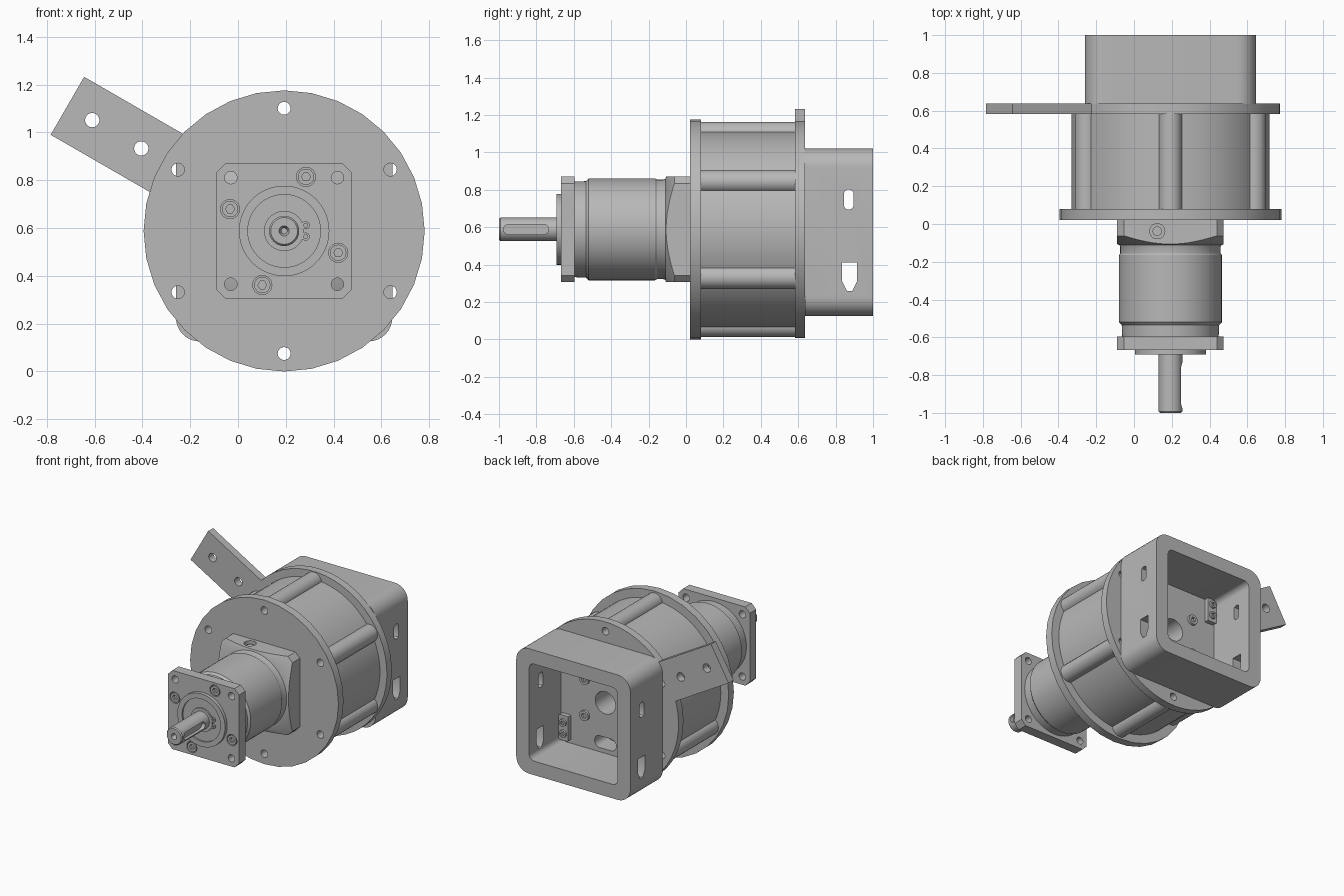
import bpy, bmesh, math
from math import cos, sin, pi, radians

if "Cube" in bpy.data.objects:
    bpy.data.objects.remove(bpy.data.objects["Cube"])

CX, CZ = 0.193, 0.588      # common axis of drum, gearbox and shaft
BOLT_R = 0.513             # bolt circle

grey = bpy.data.materials.new("machined_grey")
grey.use_nodes = True
colour = (0.48, 0.48, 0.48, 1)
grey.diffuse_color = colour
grey.node_tree.nodes["Principled BSDF"].inputs["Base Color"].default_value = colour

PLACE = {                  # outline (u, v) swept along t
    "y": lambda u, v, t: (CX + u, t, CZ + v),
    "x": lambda u, v, t: (t, u, v),
    "z": lambda u, v, t: (CX + u, v, CZ + t),
}


def loft(name, rings):
    bm = bmesh.new()
    loops = [[bm.verts.new(p) for p in ring] for ring in rings]
    n = len(loops[0])
    for a, b in zip(loops, loops[1:]):
        for i in range(n):
            j = (i + 1) % n
            bm.faces.new((a[i], a[j], b[j], b[i]))
    bm.faces.new(loops[0][::-1])
    bm.faces.new(loops[-1])
    bmesh.ops.recalc_face_normals(bm, faces=bm.faces)
    mesh = bpy.data.meshes.new(name)
    bm.to_mesh(mesh)
    bm.free()
    obj = bpy.data.objects.new(name, mesh)
    mesh.materials.append(grey)
    bpy.context.scene.collection.objects.link(obj)
    return obj


def prism(name, outline, t0, t1, axis="y"):
    return loft(name, [[PLACE[axis](u, v, t) for u, v in outline] for t in (t0, t1)])


def circle(r, n=48, u=0, v=0):
    return [(u + r * cos(2 * pi * i / n), v + r * sin(2 * pi * i / n)) for i in range(n)]


def cyl(name, r, t0, t1, u=0, v=0, n=48, axis="y"):
    return prism(name, circle(r, n, u, v), t0, t1, axis)


def lathe(name, profile, n=64):
    return loft(name, [[PLACE["y"](u, v, y) for u, v in circle(r, n)] for r, y in profile])


def rounded(w, h, r, steps=6, u=0, v=0):
    pts = []
    for k, (sx, sy) in enumerate(((1, 1), (-1, 1), (-1, -1), (1, -1))):
        for i in range(steps + 1):
            a = pi / 2 * (k + i / steps)
            pts.append((u + sx * (w / 2 - r) + r * cos(a), v + sy * (h / 2 - r) + r * sin(a)))
    return pts


def combine(obj, tools, operation="DIFFERENCE"):
    for tool in tools:
        mod = obj.modifiers.new("combine", "BOOLEAN")
        mod.operation, mod.solver, mod.object = operation, "EXACT", tool
    deps = bpy.context.evaluated_depsgraph_get()
    mesh = bpy.data.meshes.new_from_object(obj.evaluated_get(deps))
    obj.modifiers.clear()
    obj.data = mesh
    for tool in tools:
        bpy.data.objects.remove(tool)


def polar(r, deg):
    return r * cos(radians(deg)), r * sin(radians(deg))


def bolt_holes():
    return [cyl("cutter", 0.027, -0.1, 0.75, *polar(BOLT_R, 30 + 60 * i), n=20) for i in range(6)]


def socket_screw(name, r, y_head, y_in, u, v):
    # the head faces from y_in towards y_head
    screw = cyl(name, r, y_in, y_head, u, v, 24)
    d = 0.02 if y_head < y_in else -0.02
    combine(screw, [cyl("cutter", r * 0.55, y_head - d, y_head + d, u, v, 6)])


# Front flange
front_flange = cyl("front_flange", 0.588, 0.022, 0.08, n=32)
combine(front_flange, bolt_holes())

# Drum with six bolt ribs
drum = cyl("drum", 0.525, 0.08, 0.582, n=72)
ribs = [cyl("rib", 0.062, 0.08, 0.582, *polar(BOLT_R, 30 + 60 * i), n=28) for i in range(6)]
combine(drum, ribs, "UNION")
combine(drum, bolt_holes() + [cyl("cutter", 0.08, 0.45, 0.7),
                              prism("cutter", rounded(0.17, 0.085, 0.04, v=-0.29), 0.5, 0.7)])

# Rear plate with its lever arm
half, reach, arm = 0.14, 1.047, 150
spread = math.degrees(math.asin(half / 0.58))
outline = [polar(0.58, arm + spread + (360 - 2 * spread) * i / 48) for i in range(49)]
for side in (-1, 1):
    u, v = polar(reach, arm)
    du, dv = polar(half * side, arm + 90)
    outline.append((u + du, v + dv))
rear_plate = prism("rear_plate_with_lever", outline, 0.582, 0.637)
holes = bolt_holes() + [cyl("cutter", 0.03, 0.5, 0.7, *polar(r, arm), n=24) for r in (0.69, 0.927)]
holes += [cyl("cutter", 0.08, 0.5, 0.7),
          prism("cutter", rounded(0.17, 0.085, 0.04, v=-0.29), 0.5, 0.7)]
combine(rear_plate, holes)

# Open connection box with two slots through each side
box = prism("connection_box", rounded(0.905, 0.895, 0.1, 8, v=-0.015), 0.635, 1.0)
combine(box, [prism("cutter", rounded(0.7, 0.695, 0.04, v=-0.015), 0.5, 1.1)])
upper_slot = rounded(0.05, 0.105, 0.018, 2, 0.87, 0.748)
lower_slot = [(0.835, 0.41), (0.835, 0.31), (0.86, 0.26), (0.89, 0.26), (0.915, 0.31), (0.915, 0.41)]
combine(box, [prism("cutter", s, -0.6, 1.0, "x") for s in (upper_slot, lower_slot)])

# Fittings on the box floor
for su in (-1, 1):
    for sv in (-1, 1):
        socket_screw("floor_screw", 0.036, 0.655, 0.63, su * 0.16, sv * 0.13)
for s in (-1, 1):
    prism("terminal_block", rounded(0.075, 0.18, 0.01, 2, s * 0.31, s * -0.25), 0.63, 0.67)
    for v in (0.21, 0.29):
        socket_screw("terminal_screw", 0.026, 0.685, 0.66, s * 0.31, s * -v)


# Gearbox square flanges
def square(half_size=0.282, c=0.036):
    return rounded(half_size * 2, half_size * 2, c, 1)


adapter = prism("gearbox_adapter", square(), -0.11, 0.022)
combine(adapter, [lathe("cutter", [(0.272, -0.111), (0.4, -0.05), (0.42, 0.05)], 96)], "INTERSECT")
combine(adapter, [cyl("cutter", 0.04, 0.22, 0.4, -0.07, -0.038, 24, "z")])
cyl("clamp_screw", 0.025, 0.2, 0.265, -0.07, -0.038, 20, "z")

lathe("gearbox_body", [(0.255, -0.6), (0.258, -0.535), (0.272, -0.52), (0.272, -0.165),
                       (0.266, -0.155), (0.266, -0.12), (0.274, -0.1)], 72)

SCREW_ANGLES = [68 + 90 * i for i in range(4)]
front_plate = prism("gearbox_front_plate", square(), -0.668, -0.595)
tools = [cyl("cutter", 0.026, -0.8, -0.5, su * 0.223, sv * 0.223, 24)
         for su in (-1, 1) for sv in (-1, 1)]
tools += [cyl("cutter", 0.04, -0.8, -0.63, *polar(0.244, a), n=24) for a in SCREW_ANGLES]
combine(front_plate, tools)
for a in SCREW_ANGLES:
    socket_screw("plate_screw", 0.034, -0.668, -0.62, *polar(0.244, a))

# Pilot boss with bearing recess and retaining ring
boss = cyl("pilot_boss", 0.189, -0.692, -0.66, n=64)
combine(boss, [cyl("cutter", 0.152, -0.75, -0.68, n=64)])
cyl("retaining_ring", 0.084, -0.69, -0.67)
for v in (-0.024, 0.024):
    lug = cyl("ring_lug", 0.017, -0.69, -0.67, 0.09, v, 20)
    combine(lug, [cyl("cutter", 0.008, -0.75, -0.68, 0.09, v, 12)])

# Output shaft with keyway and centre hole
shaft = lathe("output_shaft", [(0.056, -1.0), (0.063, -0.992), (0.063, -0.65)], 40)
keyway = rounded(0.24, 0.054, 0.0265, 6, -0.855, CZ)
combine(shaft, [prism("cutter", keyway, CX + 0.035, CX + 0.1, "x"),
                lathe("cutter", [(0.026, -1.01), (0.012, -0.98), (0.012, -0.95)], 20)])

# Smooth curved walls, keep hard edges
bpy.ops.object.select_all(action="DESELECT")
for obj in bpy.context.scene.objects:
    if obj.type == "MESH" and grey.name in obj.data.materials:
        obj.select_set(True)
        bpy.context.view_layer.objects.active = obj
bpy.ops.object.shade_smooth_by_angle(angle=radians(30))
